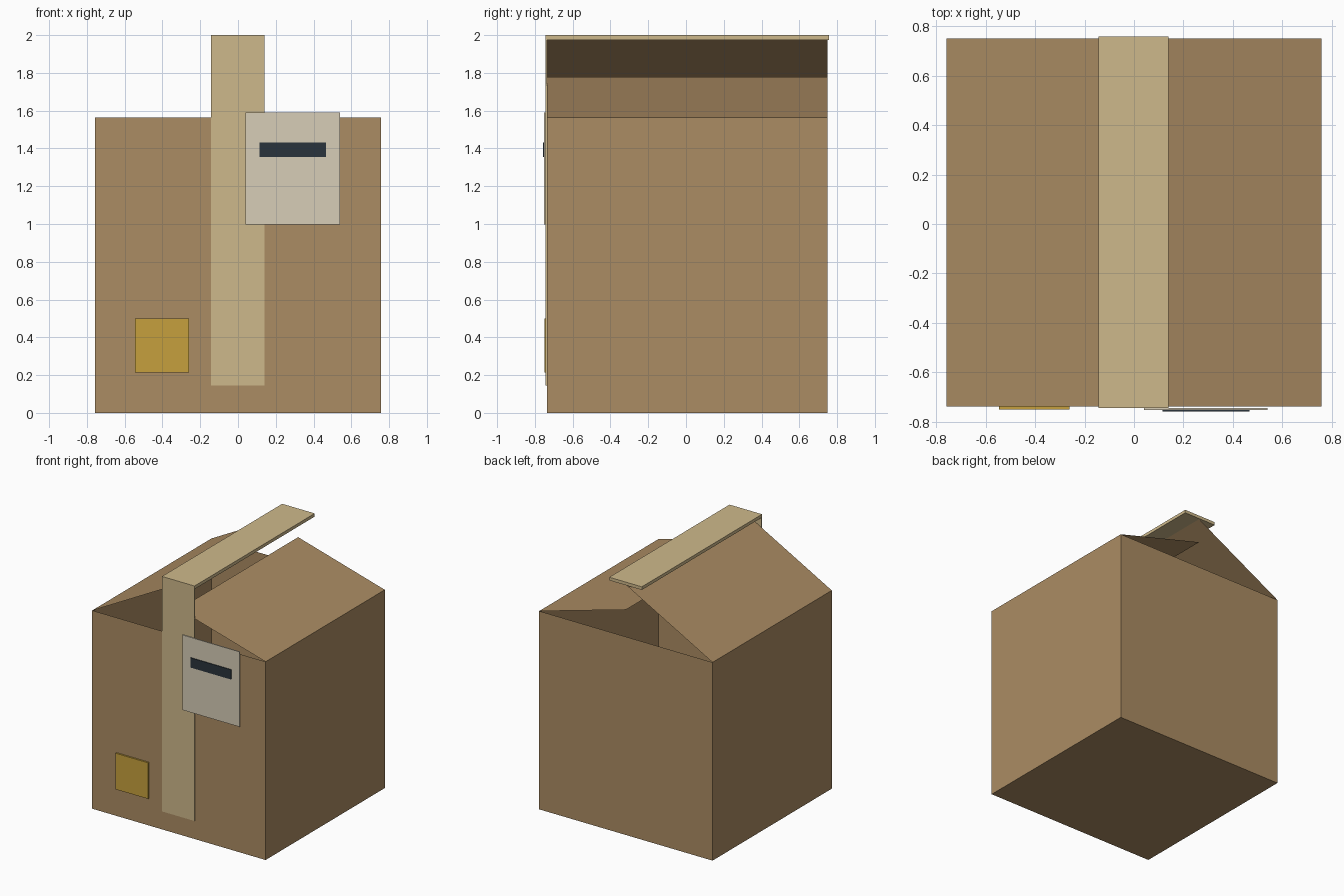
import bpy
import bmesh

cube = bpy.data.objects.get("Cube")
if cube:
    bpy.data.objects.remove(cube, do_unlink=True)


def linear(c):
    c /= 255
    return c / 12.92 if c <= 0.04045 else ((c + 0.055) / 1.055) ** 2.4


def material(name, *rgb):
    color = [linear(c) for c in rgb] + [1]
    m = bpy.data.materials.new(name)
    m.use_nodes = True
    m.diffuse_color = color
    bsdf = m.node_tree.nodes["Principled BSDF"]
    bsdf.inputs["Base Color"].default_value = color
    bsdf.inputs["Roughness"].default_value = 0.9
    return m


cardboard = material("cardboard", 171, 140, 99)
tape = material("tan tape", 206, 185, 139)
paper = material("label paper", 215, 205, 183)
gold = material("gold sticker", 198, 160, 61)
ink = material("dark ink", 42, 52, 60)


def finish(name, bm, mat):
    mesh = bpy.data.meshes.new(name)
    bm.to_mesh(mesh)
    bm.free()
    mesh.materials.append(mat)
    obj = bpy.data.objects.new(name, mesh)
    bpy.context.collection.objects.link(obj)
    return obj


def block(name, mat, xs, ys, zs, open_top=False):
    """Box between the given limits, optionally without its lid."""
    bm = bmesh.new()
    bmesh.ops.create_cube(bm, size=1)
    for v in bm.verts:
        for i, (lo, hi) in enumerate((xs, ys, zs)):
            v.co[i] = hi if v.co[i] > 0 else lo
    if open_top:
        lid = [f for f in bm.faces if f.normal.z > 0.9]
        bmesh.ops.delete(bm, geom=lid, context="FACES_ONLY")
    return finish(name, bm, mat)


HALF, FRONT, BACK, RIM = 0.757, -0.737, 0.75, 1.565

# Open carton: four thin walls and a floor
block("carton", cardboard, (-HALF, HALF), (FRONT, BACK), (0, RIM), open_top=True)


def flap(name, side, top):
    """Thin lid leaf hinged on one side wall and rising to the middle."""
    bm = bmesh.new()
    corners = [(side * HALF, FRONT, RIM), (side * HALF, BACK, RIM),
               (0, BACK, top), (0, FRONT, top)]
    face = bm.faces.new([bm.verts.new(c) for c in corners])
    face.normal_update()
    if face.normal.z < 0:
        face.normal_flip()
    finish(name, bm, cardboard)


# Two half-open leaves of unequal slope
flap("left_flap", 1, 1.778)
flap("right_flap", -1, 1.975)

# Tape over the ridge and down the front
STRIP = (-0.144, 0.14)
block("top_tape", tape, STRIP, (-0.743, 0.757), (1.975, 2.0))
block("front_tape", tape, STRIP, (-0.743, FRONT), (0.145, 1.975))

# Address label with a printed bar, and a small sticker
block("address_label", paper, (0.04, 0.54), (-0.751, -0.7435), (0.998, 1.59))
block("label_bar", ink, (0.115, 0.467), (-0.757, -0.751), (1.355, 1.432))
block("sticker", gold, (-0.545, -0.26), (-0.75, FRONT), (0.215, 0.5))
